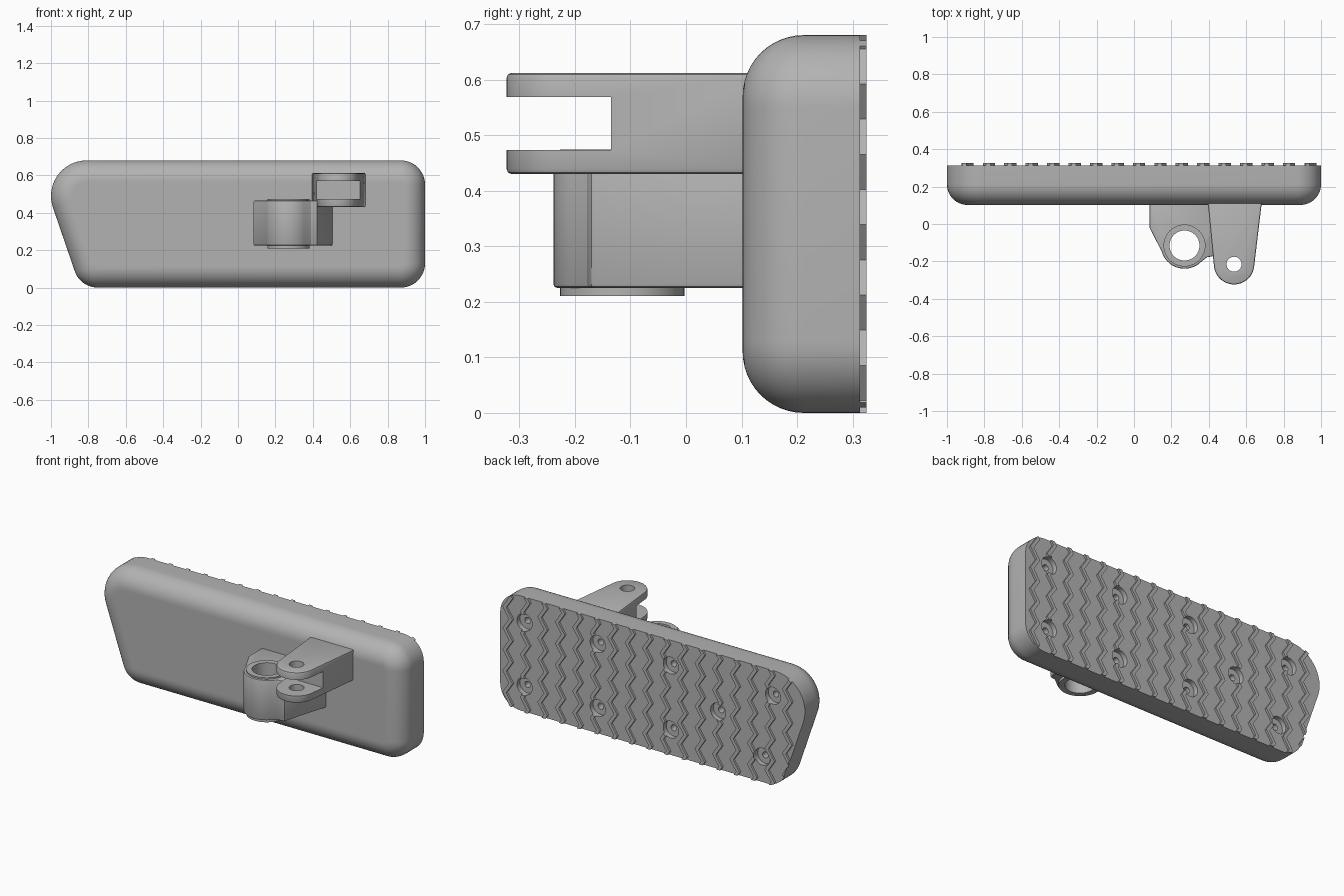
import bpy, bmesh, math
from mathutils import Vector

if "Cube" in bpy.data.objects:
    bpy.data.objects.remove(bpy.data.objects["Cube"], do_unlink=True)

grey = bpy.data.materials.new("plain_grey")
grey.use_nodes = True
colour = (0.45, 0.45, 0.45, 1)
grey.diffuse_color = colour
grey.node_tree.nodes["Principled BSDF"].inputs["Base Color"].default_value = colour

BACK = 0.313
parts, cutters = [], []


def arc(cx, cy, r, start, end, n=12):
    angles = [math.radians(start + (end - start) * i / n) for i in range(n + 1)]
    return [(cx + r * math.cos(a), cy + r * math.sin(a)) for a in angles]


def circle(cx, cy, r, n=48):
    return arc(cx, cy, r, 0, 360, n)[:-1]


def make(name, solids, cutter=False):
    """Each solid is a list of equal-length rings, skinned and capped."""
    bm = bmesh.new()
    for rings in solids:
        loops = [[bm.verts.new(p) for p in ring] for ring in rings]
        n = len(loops[0])
        for a, b in zip(loops, loops[1:]):
            for i in range(n):
                j = (i + 1) % n
                bm.faces.new((a[i], a[j], b[j], b[i]))
        bm.faces.new(loops[0])
        bm.faces.new(loops[-1][::-1])
    bmesh.ops.recalc_face_normals(bm, faces=bm.faces)
    mesh = bpy.data.meshes.new(name)
    bm.to_mesh(mesh)
    bm.free()
    mesh.materials.append(grey)
    obj = bpy.data.objects.new(name, mesh)
    bpy.context.scene.collection.objects.link(obj)
    obj.hide_render = cutter
    (cutters if cutter else parts).append(obj)
    return obj


def at_y(points, y):
    return [(x, y, z) for x, z in points]


def at_z(points, z):
    return [(x, y, z) for x, y in points]


def prism(points, z0, z1):
    return [at_z(points, z0), at_z(points, z1)]


def boolean(obj, other, operation="DIFFERENCE"):
    m = obj.modifiers.new(operation.lower(), "BOOLEAN")
    m.operation, m.object, m.solver = operation, other, "EXACT"


def bevel(obj, width):
    m = obj.modifiers.new("edge_bevel", "BEVEL")
    m.width, m.segments, m.limit_method = width, 2, "ANGLE"
    m.angle_limit = math.radians(40)


def outline(inset=0):
    """Rounded pad outline with one slanted end."""
    return (arc(0.87, 0.13, 0.13 - inset, -90, 0)
            + arc(0.87, 0.55, 0.13 - inset, 0, 90)
            + arc(-0.81, 0.49, 0.19 - inset, 90, 199)
            + arc(-0.75, 0.13, 0.13 - inset, 199, 270))


# Pad body with a large rounded front edge
R = 0.11
rings = [at_y(outline(R + 0.008), 0.102)]
for i in range(13):
    a = math.radians(90 * i / 12)
    rings.append(at_y(outline(R * (1 - math.sin(a))), 0.102 + R * (1 - math.cos(a))))
rings.append(at_y(outline(), BACK))
pad = make("pad_body", [rings])

# Zigzag tread ridges on the back
strips = []
for k in range(17):
    cx = -0.89 + 0.1146 * k
    path = [(cx + (0.021 if i % 2 == 0 else -0.021), 0.592 + 0.0633 * i)
            for i in range(-10, 3)]
    shape = ([(x - 0.012, z) for x, z in path]
             + [(x + 0.012, z) for x, z in reversed(path)])
    strips.append([at_y(shape, BACK - 0.01), at_y(shape, 0.325)])
tread = make("tread_ridges", strips)

# Stepped screw recesses in the back
spots = [(x, z) for x in (0.84, 0.36, -0.12) for z in (0.53, 0.15)]
spots += [(-0.43, 0.34), (-0.79, 0.53), (-0.72, 0.15)]
holes = []
for x, z in spots:
    wide, narrow = circle(x, z, 0.05, 32), circle(x, z, 0.018, 32)
    holes.append([at_y(wide, 0.35), at_y(wide, 0.285),
                  at_y(narrow, 0.285), at_y(narrow, 0.24)])
recess = make("screw_recess_cutter", holes, True)
limit = make("tread_limit", [[at_y(outline(), 0.2), at_y(outline(), 0.4)]], True)
boolean(pad, recess)
boolean(tread, limit, "INTERSECT")
boolean(tread, recess)

# Pivot boss and its collar, bored through
boss_shape = ([(0.505, 0.13), (0.083, 0.13), (0.083, -0.02)]
              + arc(0.27, -0.112, 0.127, 195, 315, 20)
              + [(0.39, -0.178), (0.425, -0.172), (0.505, 0.1)])
boss = make("pivot_boss", [prism(boss_shape, 0.225, 0.465)])
collar = make("pivot_collar", [prism(circle(0.27, -0.115, 0.112), 0.21, 0.474)])
bore = make("bore_cutter", [prism(circle(0.27, -0.115, 0.08), 0.1, 0.6)], True)
bevel(boss, 0.007)
for obj in (boss, collar):
    boolean(obj, bore)

# Fork arm with a slot and a pin hole
fork_shape = ([(0.685, 0.13), (0.393, 0.13)]
              + arc(0.535, -0.215, 0.108, 186, 354, 28))
fork = make("fork_arm", [prism(fork_shape, 0.43, 0.612)])
slot_shape = [(0.3, -0.5), (0.8, -0.5), (0.8, -0.135), (0.3, -0.135)]
slot = make("slot_cutter", [prism(slot_shape, 0.473, 0.569)], True)
pin = make("pin_cutter", [prism(circle(0.535, -0.215, 0.04, 32), 0.3, 0.8)], True)
bevel(fork, 0.009)
boolean(fork, slot)
boolean(fork, pin)

# Bake the modifiers, drop the cutters and shade
bpy.context.view_layer.update()
graph = bpy.context.evaluated_depsgraph_get()
baked = [bpy.data.meshes.new_from_object(o.evaluated_get(graph)) for o in parts]
for obj, mesh in zip(parts, baked):
    obj.modifiers.clear()
    obj.data = mesh
for obj in cutters:
    bpy.data.objects.remove(obj, do_unlink=True)
bpy.ops.object.select_all(action="DESELECT")
for obj in parts:
    obj.select_set(True)
bpy.context.view_layer.objects.active = pad
bpy.ops.object.shade_smooth_by_angle(angle=math.radians(25))
